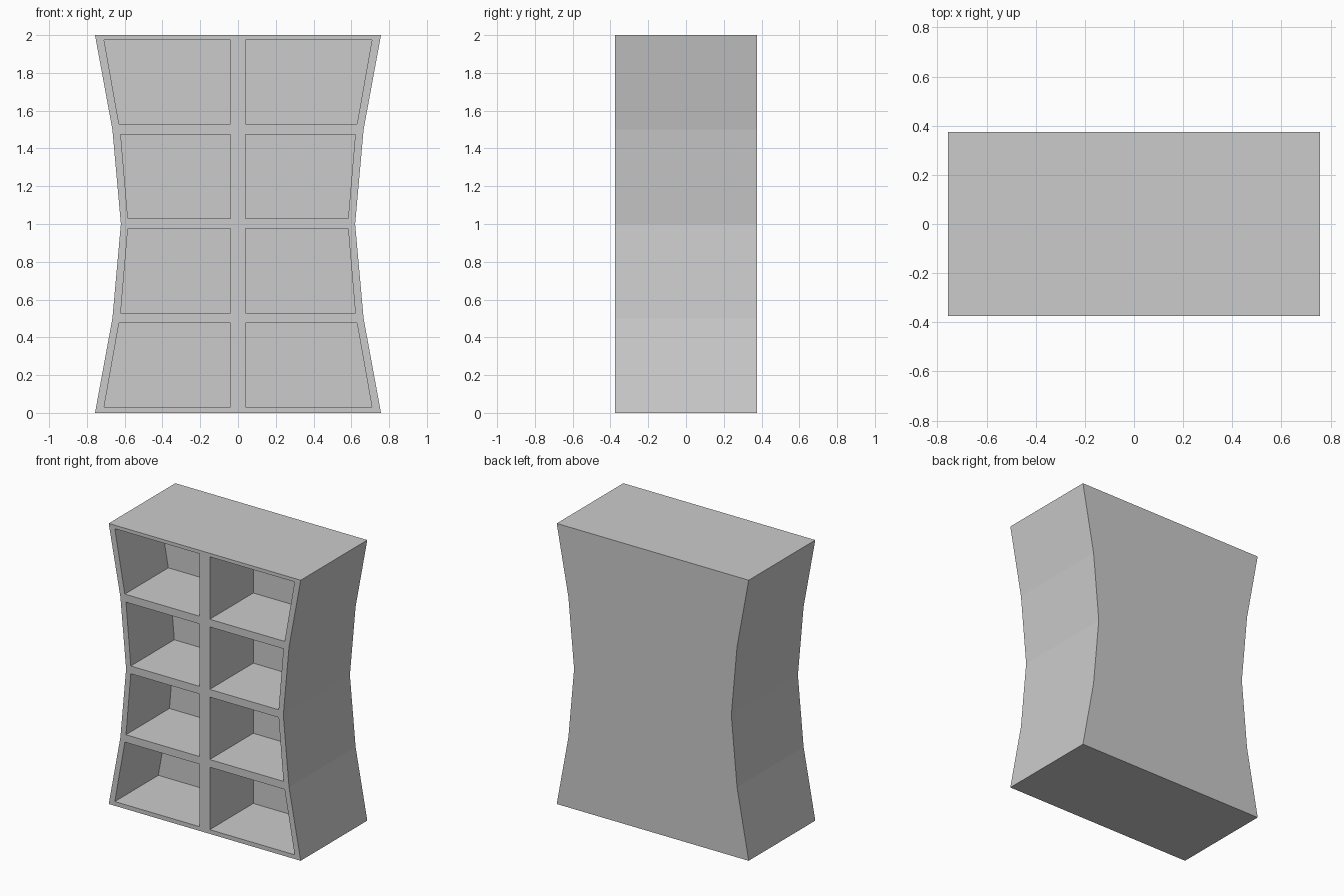
import bpy, bmesh

if "Cube" in bpy.data.objects:
    bpy.data.objects.remove(bpy.data.objects["Cube"])

FRONT, BACK = -0.375, 0.375
POCKET_BACK = 0.115          # depth reached by the compartments


def add_prism(bm, profile, y0, y1):
    """Extrude an (x, z) outline along y."""
    face = bm.faces.new([bm.verts.new((x, y0, z)) for x, z in profile])
    new = bmesh.ops.extrude_face_region(bm, geom=[face])["geom"]
    verts = [g for g in new if isinstance(g, bmesh.types.BMVert)]
    bmesh.ops.translate(bm, verts=verts, vec=(0, y1 - y0, 0))


def finish(bm, name):
    bmesh.ops.recalc_face_normals(bm, faces=bm.faces[:])
    mesh = bpy.data.meshes.new(name)
    bm.to_mesh(mesh)
    bm.free()
    ob = bpy.data.objects.new(name, mesh)
    bpy.context.collection.objects.link(ob)
    return ob


# Waisted cabinet body
side = [(0.757, 0), (0.665, 0.5), (0.62, 1), (0.665, 1.5), (0.757, 2)]
bm = bmesh.new()
add_prism(bm, side + [(-x, z) for x, z in reversed(side)], FRONT, BACK)
body = finish(bm, "bookcase_body")

# Compartments: bottom z, top z, outer x at bottom, outer x at top
bm = bmesh.new()
lower = [(0.03, 0.475, 0.709, 0.63), (0.53, 0.975, 0.621, 0.583)]
upper = [(2.005 - t, 2.005 - b, xt, xb) for b, t, xb, xt in lower]
for b, t, xb, xt in lower + upper:
    for s in (-1, 1):
        add_prism(bm, [(s * 0.04, b), (s * xb, b), (s * xt, t), (s * 0.04, t)],
                  FRONT - 0.1, POCKET_BACK)
cutter = finish(bm, "compartment_cutter")
cutter.hide_render = True

# Carve the compartments, then discard the cutter
mod = body.modifiers.new("compartments", "BOOLEAN")
mod.operation = "DIFFERENCE"
mod.solver = "EXACT"
mod.object = cutter
bpy.context.view_layer.objects.active = body
body.select_set(True)
bpy.ops.object.modifier_apply(modifier=mod.name)
bpy.data.objects.remove(cutter, do_unlink=True)
